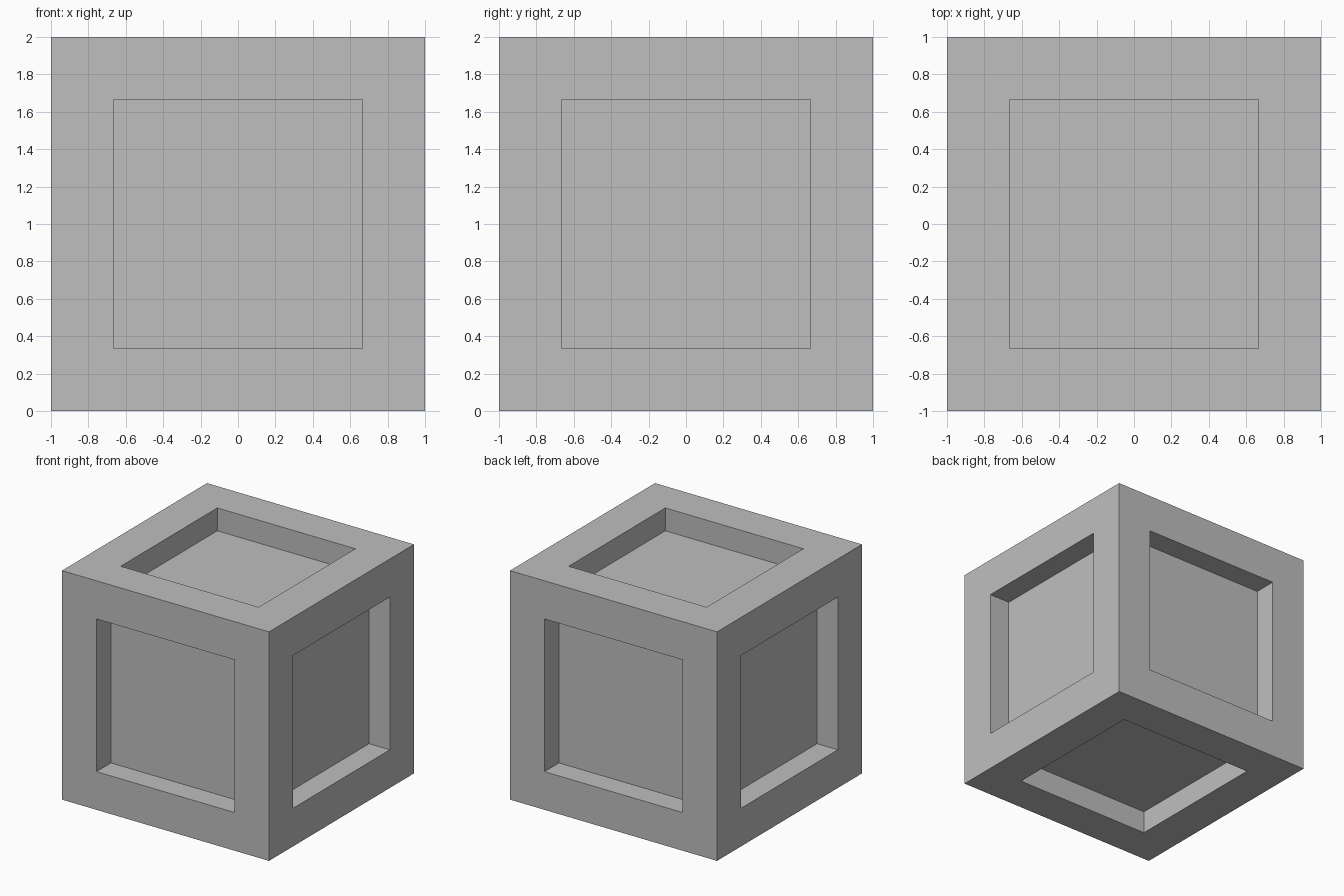
import bpy, bmesh

if "Cube" in bpy.data.objects:
    bpy.data.objects.remove(bpy.data.objects["Cube"])

SIZE = 2.0
PANEL = 2 / 3     # panel width as a share of the side
DEPTH = 0.2       # how far each panel is sunk

grey = bpy.data.materials.new("plain grey")
grey.diffuse_color = (0.52, 0.52, 0.52, 1)
grey.use_nodes = True
grey.node_tree.nodes["Principled BSDF"].inputs["Base Color"].default_value = grey.diffuse_color

# Cube standing on the ground
bm = bmesh.new()
bmesh.ops.create_cube(bm, size=SIZE)
bmesh.ops.translate(bm, verts=bm.verts, vec=(0, 0, SIZE / 2))
bm.normal_update()

# Square recess with straight walls on every side
for side in list(bm.faces):
    normal = side.normal.copy()
    centre = side.calc_center_median()
    bmesh.ops.inset_individual(bm, faces=[side], thickness=0)
    for v in side.verts:
        v.co = centre + (v.co - centre) * PANEL
    panel = bmesh.ops.extrude_discrete_faces(bm, faces=[side])["faces"][0]
    bmesh.ops.translate(bm, verts=panel.verts, vec=-normal * DEPTH)

bmesh.ops.recalc_face_normals(bm, faces=bm.faces)
mesh = bpy.data.meshes.new("recessed_cube")
bm.to_mesh(mesh)
bm.free()
mesh.materials.append(grey)
cube = bpy.data.objects.new("recessed_cube", mesh)
bpy.context.collection.objects.link(cube)
